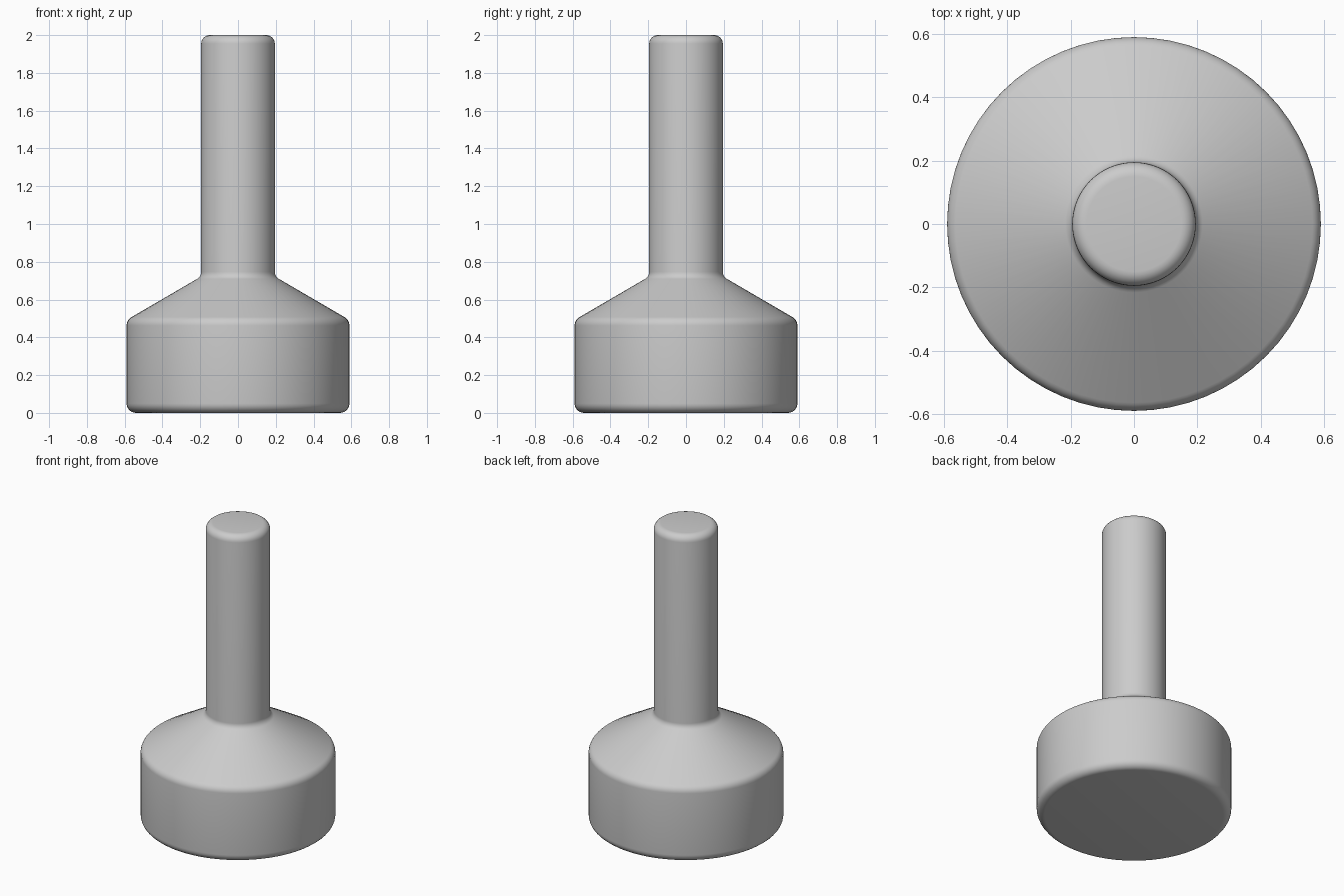
import bpy, bmesh, math
from mathutils import Vector

cube = bpy.data.objects.get("Cube")
if cube:
    bpy.data.objects.remove(cube, do_unlink=True)

SEGMENTS = 64
ARC_STEPS = 6


def rounded(prev, corner, nxt, size):
    """Circular arc that replaces a corner, starting size away from it."""
    a, b = (prev - corner).normalized(), (nxt - corner).normalized()
    start, end = corner + a * size, corner + b * size
    w = math.sin(a.angle(b) / 2)
    points = []
    for i in range(ARC_STEPS + 1):
        t = i / ARC_STEPS
        k0, k1, k2 = (1 - t) ** 2, 2 * t * (1 - t) * w, t * t
        points.append((start * k0 + corner * k1 + end * k2) / (k0 + k1 + k2))
    return points


def lathe(name, outline, material):
    """Spin an outline of (radius, height, rounding) about the z axis."""
    pts = [Vector((r, z)) for r, z, _ in outline]
    profile = [pts[0]]
    for i in range(1, len(pts) - 1):
        profile += rounded(pts[i - 1], pts[i], pts[i + 1], outline[i][2])
    profile.append(pts[-1])

    bm = bmesh.new()
    verts = [bm.verts.new((p.x, 0, p.y)) for p in profile]
    edges = [bm.edges.new(pair) for pair in zip(verts, verts[1:])]
    bmesh.ops.spin(bm, geom=verts + edges, cent=(0, 0, 0), axis=(0, 0, 1),
                   angle=math.tau, steps=SEGMENTS, use_merge=True)
    bmesh.ops.remove_doubles(bm, verts=bm.verts, dist=0.0001)
    bmesh.ops.recalc_face_normals(bm, faces=bm.faces)
    mesh = bpy.data.meshes.new(name)
    bm.to_mesh(mesh)
    bm.free()
    mesh.materials.append(material)
    obj = bpy.data.objects.new(name, mesh)
    bpy.context.collection.objects.link(obj)
    bpy.ops.object.select_all(action="DESELECT")
    obj.select_set(True)
    bpy.context.view_layer.objects.active = obj
    bpy.ops.object.shade_smooth_by_angle(angle=math.radians(30))
    return obj


# Plain grey material
grey = bpy.data.materials.new("plain_grey")
grey.use_nodes = True
colour = (0.6, 0.6, 0.6, 1)
grey.diffuse_color = colour
grey.node_tree.nodes["Principled BSDF"].inputs["Base Color"].default_value = colour

# Wide drum, sloping shoulder and slim shaft in one turned body
lathe("turned_body", [
    (0, 0, 0),
    (0.59, 0, 0.05),
    (0.59, 0.492, 0.03),
    (0.195, 0.722, 0.025),
    (0.195, 2, 0.045),
    (0, 2, 0),
], grey)
